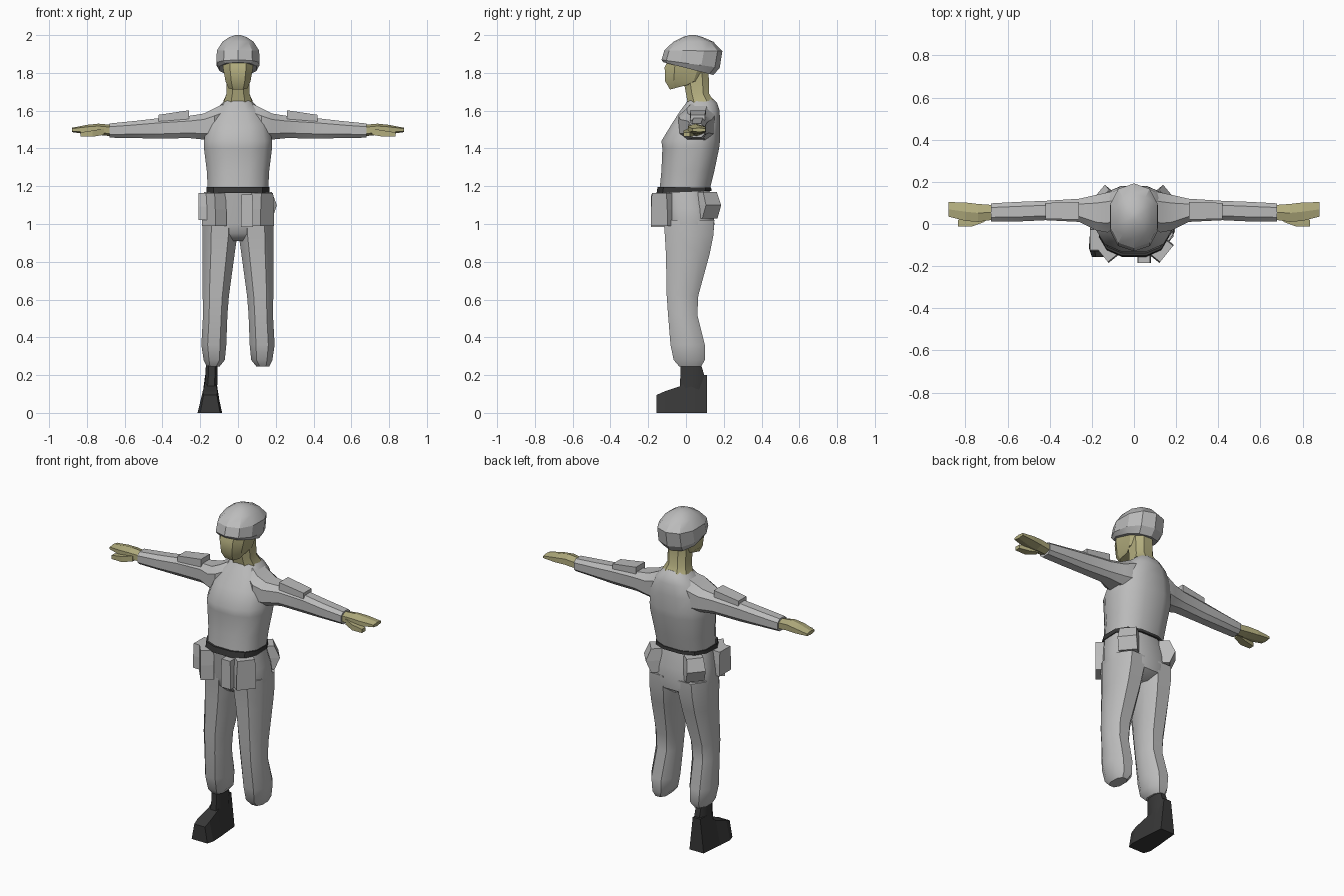
import bpy, bmesh, math
from mathutils import Matrix, Vector


def material(name, rgb):
    m = bpy.data.materials.new(name)
    m.diffuse_color = (*rgb, 1)
    return m


CLOTH = material("grey cloth", (0.5, 0.5, 0.5))
SKIN = material("olive skin", (0.45, 0.42, 0.21))
DARK = material("dark leather", (0.04, 0.04, 0.04))


def outline(a0, a1, b0, b1, n, p):
    """Rounded polygon filling the box a0..a1, b0..b1; lower p is squarer."""
    pts = []
    for i in range(n):
        t = 2 * math.pi * (i + 0.5) / n
        k = 1 / math.cos(math.pi / n)
        c, s = math.cos(t) * k, math.sin(t) * k
        c = math.copysign(abs(c) ** p, c)
        s = math.copysign(abs(s) ** p, s)
        pts.append(((a0 + a1) / 2 + c * (a1 - a0) / 2, (b0 + b1) / 2 + s * (b1 - b0) / 2))
    return pts


def loft(name, mat, axis, sections, n=8, p=0.8, angle=35, mirror=False, shape=None):
    """Skin sections (position, a0, a1, b0, b1[, tilt]) strung along an axis."""
    bm = bmesh.new()
    rings = []
    for sec in sections:
        pos, a0, a1, b0, b1 = sec[:5]
        tilt = sec[5] if len(sec) > 5 else 0
        ring = []
        for a, b in outline(a0, a1, b0, b1, n, p):
            q = pos + tilt * (b - b0) / (b1 - b0)
            co = {"X": (q, a, b), "Y": (a, q, b), "Z": (a, b, q)}[axis]
            ring.append(bm.verts.new(co))
        rings.append(ring)
    for r, s in zip(rings, rings[1:]):
        for i in range(n):
            j = (i + 1) % n
            bm.faces.new((r[i], r[j], s[j], s[i]))
    bm.faces.new(rings[0])
    bm.faces.new(rings[-1])
    if shape:
        for v in bm.verts:
            v.co = shape(v.co)
    if mirror:
        for v in bm.verts:
            v.co.x *= -1
    bmesh.ops.recalc_face_normals(bm, faces=bm.faces)
    me = bpy.data.meshes.new(name)
    bm.to_mesh(me)
    bm.free()
    me.materials.append(mat)
    ob = bpy.data.objects.new(name, me)
    bpy.context.collection.objects.link(ob)
    bpy.ops.object.select_all(action="DESELECT")
    ob.select_set(True)
    bpy.context.view_layer.objects.active = ob
    if angle:
        bpy.ops.object.shade_smooth_by_angle(angle=math.radians(angle))
    return ob


def body(z, hx, y0, y1, tilt=0):
    return (z, -hx, hx, y0, y1, tilt)


# Jacket
loft("jacket", CLOTH, "Z", [
    body(1.18, 0.16, -0.14, 0.125), body(1.28, 0.165, -0.13, 0.15),
    body(1.40, 0.18, -0.125, 0.175), body(1.44, 0.18, -0.13, 0.18),
    body(1.53, 0.165, -0.075, 0.18), body(1.60, 0.125, -0.03, 0.178),
    body(1.64, 0.085, 0.0, 0.165), body(1.665, 0.06, 0.015, 0.14)], n=12, angle=40)

# Belt
loft("belt", DARK, "Z", [body(1.163, 0.166, -0.156, 0.135, 0.012),
                         body(1.197, 0.166, -0.15, 0.133, -0.004)], n=12)

# Trousers
loft("trouser_seat", CLOTH, "Z", [
    body(1.175, 0.16, -0.145, 0.125), body(1.08, 0.18, -0.13, 0.145),
    body(1.0, 0.188, -0.117, 0.15), body(0.95, 0.18, -0.11, 0.145),
    body(0.91, 0.09, -0.07, 0.09)], n=12, angle=40)

for side, flip in (("left", False), ("right", True)):
    loft(side + "_trouser_leg", CLOTH, "Z", [
        (1.02, 0.0, 0.186, -0.118, 0.15), (0.94, 0.004, 0.189, -0.112, 0.145),
        (0.84, 0.018, 0.187, -0.106, 0.125), (0.62, 0.048, 0.187, -0.102, 0.065),
        (0.52, 0.056, 0.185, -0.095, 0.06), (0.36, 0.062, 0.194, -0.082, 0.1),
        (0.28, 0.07, 0.182, -0.065, 0.1), (0.245, 0.098, 0.165, -0.035, 0.08)],
        angle=40, mirror=flip)

    # Sleeve and the raised plate on top of it
    loft(side + "_sleeve", CLOTH, "X", [
        (0.06, 0.0, 0.155, 1.44, 1.645), (0.125, -0.04, 0.15, 1.44, 1.612),
        (0.18, -0.03, 0.138, 1.447, 1.585), (0.26, 0.01, 0.12, 1.455, 1.572),
        (0.42, 0.018, 0.11, 1.452, 1.56), (0.55, 0.012, 0.105, 1.455, 1.545),
        (0.68, 0.012, 0.098, 1.457, 1.532)], p=0.7, mirror=flip)
    loft(side + "_arm_plate", CLOTH, "X", [
        (0.26, 0.02, 0.105, 1.55, 1.602), (0.42, 0.025, 0.1, 1.54, 1.578)],
        n=4, p=1, angle=0, mirror=flip)

    # Hand and thumb
    loft(side + "_hand", SKIN, "X", [
        (0.67, 0.02, 0.09, 1.468, 1.522), (0.74, 0.01, 0.095, 1.475, 1.528),
        (0.80, 0.015, 0.102, 1.478, 1.522), (0.88, 0.035, 0.104, 1.488, 1.508)],
        n=6, p=0.8, angle=0, mirror=flip)
    loft(side + "_thumb", SKIN, "X", [
        (0.71, 0.01, 0.045, 1.472, 1.505), (0.77, -0.012, 0.035, 1.462, 1.495),
        (0.835, -0.012, 0.02, 1.463, 1.485)], n=4, p=1, angle=0, mirror=flip)

# Neck and head
loft("neck", SKIN, "Z", [
    body(1.635, 0.078, 0.01, 0.145, 0.02), body(1.69, 0.06, 0.0, 0.122),
    body(1.80, 0.06, -0.02, 0.12)], n=8)
loft("head", SKIN, "Z", [
    body(1.712, 0.05, -0.085, 0.03, 0.03), body(1.755, 0.066, -0.11, 0.085),
    body(1.83, 0.08, -0.113, 0.118), body(1.88, 0.082, -0.09, 0.12)], n=8, p=0.7, angle=30)

# Helmet
loft("helmet", CLOTH, "Z", [
    body(1.855, 0.098, -0.115, 0.14, -0.065), body(1.868, 0.114, -0.123, 0.172, -0.04),
    body(1.92, 0.112, -0.108, 0.186, -0.005), body(1.965, 0.082, -0.062, 0.14),
    body(1.99, 0.045, -0.015, 0.085), body(2.0, 0.014, 0.02, 0.05)],
    n=10, p=0.85, angle=25)

# Boot, worn on the right foot only
BX = -0.146


def flare(co):
    k = max(0.52, 1 - 3.5 * co.z)
    return Vector((BX + (co.x - BX) * k, co.y, co.z))


loft("boot_foot", DARK, "Y", [
    (-0.156, -0.2, -0.095, 0.0, 0.095), (-0.115, -0.214, -0.084, 0.0, 0.113),
    (-0.03, -0.208, -0.088, 0.0, 0.142), (0.05, -0.2, -0.095, 0.0, 0.2),
    (0.11, -0.195, -0.1, 0.0, 0.2)], n=4, p=1, angle=0, shape=flare)
loft("boot_shaft", DARK, "Z", [
    (0.10, -0.18, -0.112, -0.035, 0.1), (0.19, -0.172, -0.108, -0.03, 0.1),
    (0.27, -0.17, -0.107, -0.03, 0.075)], p=0.7)


# Belt pouches: outer face centre, outward heading, width, depth, heights, bulge
def pouch(name, x, y, heading, w, d, z0, z1, bulge=0):
    h = w / 2
    mid = (z0 + z1) / 2
    ob = loft(name, CLOTH, "Z", [
        (z0, -d, -bulge, -h, h), (mid, -d, 0, -h, h), (z1, -d, -bulge, -h * 0.9, h * 0.9)],
        n=4, p=1, angle=0)
    ob.data.transform(Matrix.Translation((x, y, 0)) @ Matrix.Rotation(math.radians(heading), 4, "Z"))


pouch("front_left_pouch", 0.155, -0.142, -39, 0.11, 0.075, 0.99, 1.165)
pouch("front_right_pouch", -0.155, -0.142, 219, 0.11, 0.075, 0.99, 1.165)
pouch("front_centre_pouch", 0.048, -0.185, -90, 0.064, 0.08, 0.985, 1.155)
pouch("side_right_pouch", -0.208, -0.075, 180, 0.11, 0.06, 1.02, 1.165)
pouch("back_left_pouch", 0.172, 0.146, 40, 0.105, 0.09, 1.03, 1.17, 0.03)
pouch("back_right_pouch", -0.172, 0.146, 140, 0.105, 0.09, 1.03, 1.17, 0.03)
